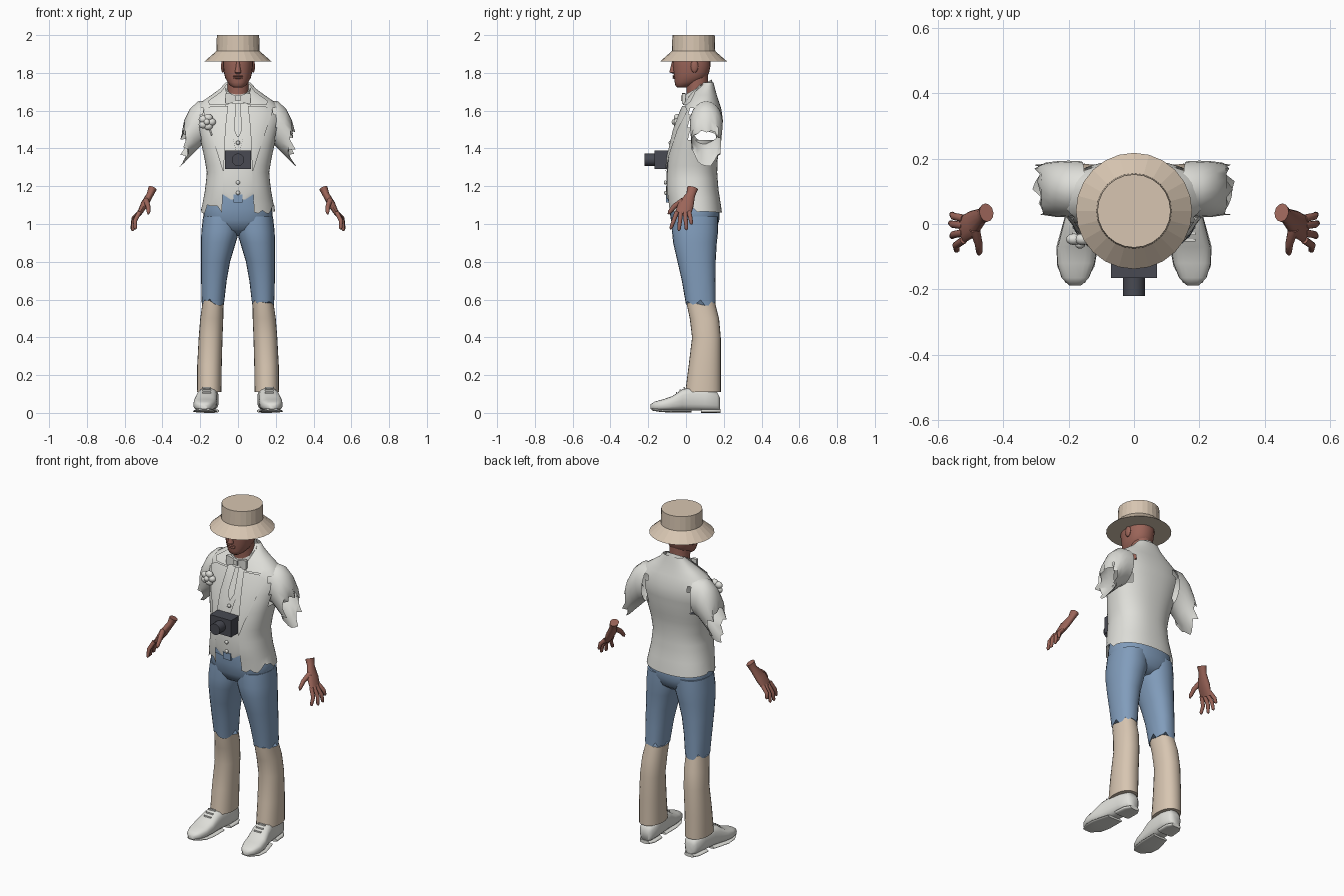
import bpy, bmesh, math, random
from mathutils import Vector

random.seed(4)
cube = bpy.data.objects.get("Cube")
if cube:
    bpy.data.objects.remove(cube, do_unlink=True)


def make_material(name, red, green, blue):
    material = bpy.data.materials.new(name)
    material.use_nodes = True
    color = (red, green, blue, 1)
    material.diffuse_color = color
    shader = next(n for n in material.node_tree.nodes if n.type == "BSDF_PRINCIPLED")
    shader.inputs["Base Color"].default_value = color
    return material


white = make_material("off white cloth", .74, .74, .70)
beige = make_material("beige cloth", .68, .56, .44)
blue = make_material("blue cloth", .22, .335, .50)
skin = make_material("brown skin", .33, .13, .10)
dark = make_material("dark camera body", .065, .068, .085)


def finish(bm, name, material, angle=45):
    bmesh.ops.recalc_face_normals(bm, faces=bm.faces)
    mesh = bpy.data.meshes.new(name)
    bm.to_mesh(mesh)
    bm.free()
    mesh.materials.append(material)
    for poly in mesh.polygons:
        poly.use_smooth = angle > 0
    if angle:
        mesh.set_sharp_from_angle(angle=math.radians(angle))
    obj = bpy.data.objects.new(name, mesh)
    bpy.context.collection.objects.link(obj)
    return obj


def loft(name, rings, material, closed=True, caps=True, angle=45, hole=None):
    """Skin a list of equal-length point rings."""
    bm = bmesh.new()
    rows = [[bm.verts.new(p) for p in ring] for ring in rings]
    count = len(rows[0])
    for low, high in zip(rows, rows[1:]):
        for i in range(count if closed else count - 1):
            j = (i + 1) % count
            bm.faces.new((low[i], low[j], high[j], high[i]))
    if closed and caps:
        bm.faces.new(rows[0])
        bm.faces.new(rows[-1])
    if hole:
        gone = [f for f in bm.faces if hole(f.calc_center_median())]
        bmesh.ops.delete(bm, geom=gone, context="FACES")
    return finish(bm, name, material, angle)


def spow(value, power):
    return math.copysign(abs(value) ** power, value)


def oval(z, x0, x1, y0, y1, count=24, power=1.0):
    points = []
    for i in range(count):
        a = math.tau * i / count
        points.append(Vector(((x0 + x1) / 2 + (x1 - x0) / 2 * spow(math.sin(a), power),
                              (y0 + y1) / 2 - (y1 - y0) / 2 * spow(math.cos(a), power), z)))
    return points


def tube(name, path, wide, thin, material, count=12):
    """Flattened tube whose wide axis stays close to y."""
    path = [Vector(p) for p in path]
    rings = []
    for i, p in enumerate(path):
        tangent = (path[min(i + 1, len(path) - 1)] - path[max(i - 1, 0)]).normalized()
        across = (Vector((0, 1, 0)) - tangent * tangent.y).normalized()
        normal = tangent.cross(across)
        rings.append([p + across * wide[i] * math.cos(math.tau * k / count)
                      + normal * thin[i] * math.sin(math.tau * k / count) for k in range(count)])
    return loft(name, rings, material, angle=70)


def ball(name, center, radii, material):
    bm = bmesh.new()
    bmesh.ops.create_uvsphere(bm, u_segments=12, v_segments=8, radius=1)
    bmesh.ops.scale(bm, vec=radii, verts=bm.verts)
    bmesh.ops.translate(bm, vec=center, verts=bm.verts)
    return finish(bm, name, material)


def box(name, center, size, material):
    bm = bmesh.new()
    bmesh.ops.create_cube(bm, size=1)
    bmesh.ops.scale(bm, vec=size, verts=bm.verts)
    bmesh.ops.translate(bm, vec=center, verts=bm.verts)
    return finish(bm, name, material, 0)


# Jacket profile: height, half width, front y, back y, half gap
JACKET = [(1.07, .195, -.095, .19, .085), (1.18, .175, -.11, .172, .08),
          (1.27, .165, -.108, .165, .075), (1.35, .178, -.10, .168, .075),
          (1.45, .20, -.08, .185, .075), (1.55, .222, -.045, .196, .075),
          (1.62, .215, -.015, .185, .065), (1.66, .18, .01, .17, .055),
          (1.70, .11, .04, .158, .05), (1.75, .065, .09, .145, .045)]
POWER = .85


def jacket_at(z):
    z = min(max(z, JACKET[0][0]), JACKET[-1][0])
    for a, b in zip(JACKET, JACKET[1:]):
        if z <= b[0]:
            t = (z - a[0]) / (b[0] - a[0])
            return [u + (v - u) * t for u, v in zip(a, b)]


def front_y(x, z):
    _, half, front, back, _ = jacket_at(z)
    s = min(abs(x) / half, .97) ** (1 / POWER)
    return (front + back) / 2 - (back - front) / 2 * math.sqrt(1 - s * s) ** POWER


# Open jacket body with armholes and a torn front hem
rings = []
for step in range(21):
    z, half, front, back, gap = jacket_at(1.07 + .034 * step)
    start = math.asin((gap / half) ** (1 / POWER))
    ring = []
    for i in range(41):
        a = start + (math.tau - 2 * start) * i / 40
        x, y = half * spow(math.sin(a), POWER), -spow(math.cos(a), POWER)
        drop = 0
        if step == 0:
            drop = random.uniform(-.02, .035) if y < .2 else -.01 * y
        ring.append(Vector((x, (front + back) / 2 + (back - front) / 2 * y, z + drop)))
    rings.append(ring)
loft("jacket_body", rings, white, closed=False, angle=60,
     hole=lambda c: abs(c.x) > .14 and 1.44 < c.z < 1.6 and .02 < c.y < .17)

# Shirt front, vest panels and tie sit inside the jacket opening
def front_panel(name, rows, offset, columns=8):
    grid = []
    for z, x0, x1 in rows:
        xs = [x0 + (x1 - x0) * i / columns for i in range(columns + 1)]
        grid.append([Vector((x, front_y(x, z) + offset, z)) for x in xs])
    return loft(name, grid, white, closed=False, angle=50)


front_panel("shirt_front", [(1.15 + .05 * i, -.1, .1) for i in range(11)] + [(1.69, -.07, .07)], .012)
front_panel("tie", [(1.46, -.004, .004), (1.5, -.022, .022), (1.64, -.012, .012)], -.002, 2)
for side, word in ((1, "left"), (-1, "right")):
    front_panel("vest_" + word, [(1.13, .025 * side, .04 * side), (1.17, 0, .1 * side), (1.25, 0, .1 * side),
                                 (1.35, 0, .1 * side), (1.45, .025 * side, .1 * side),
                                 (1.6, .06 * side, .095 * side)], .004)
    front_panel("lapel_" + word, [(1.28, .075 * side, .08 * side), (1.36, .072 * side, .105 * side),
                                  (1.5, .066 * side, .15 * side), (1.6, .055 * side, .185 * side),
                                  (1.625, .052 * side, .14 * side)], -.01, 5)
    front_panel("jacket_collar_" + word, [(1.63, .052 * side, .15 * side), (1.65, .05 * side, .16 * side),
                                          (1.70, .045 * side, .09 * side), (1.74, .045 * side, .062 * side)], -.01, 4)

    # Torn sleeve: top and bottom points of each section in x and z
    rings = []
    for n, (tx, tz, bx, bz, depth) in enumerate([
            (.15, 1.655, .17, 1.43, .085), (.21, 1.65, .19, 1.42, .087), (.255, 1.61, .225, 1.385, .085),
            (.285, 1.55, .265, 1.345, .08), (.31, 1.48, .312, 1.30, .078)]):
        ring = []
        for i in range(20):
            a = math.tau * i / 20
            t = (1 - math.cos(a)) / 2
            x, z = tx + (bx - tx) * t, tz + (bz - tz) * t
            if n == 4:
                tear = random.uniform(0, .022) + .035 * abs(math.sin(a)) * (i % 3 > 0)
                x, z = x - tear, z + tear * .7
            ring.append(Vector((side * x, .107 + depth * math.sin(a), z)))
        rings.append(ring)
    loft("sleeve_" + word, rings, white, caps=False, angle=60)

    # Upper trouser leg with torn hem over the lower leg
    def leg_rings(rows):
        return [oval(z, side * a, side * b, c, d, 24, .9) for z, a, b, c, d in rows]

    upper = leg_rings([(.585, .073, .192, -.002, .157), (.7, .06, .195, -.022, .156),
                       (.8, .042, .196, -.045, .157), (.9, .012, .196, -.068, .163),
                       (.96, -.006, .194, -.074, .17), (1.04, -.01, .185, -.07, .17)])
    for p in upper[0]:
        p.z += random.uniform(-.018, .02)
    loft("upper_leg_" + word, upper, blue, angle=70)
    loft("lower_leg_" + word, leg_rings([
        (.11, .088, .217, -.004, .185), (.25, .086, .216, .014, .184), (.4, .082, .208, .032, .184),
        (.5, .078, .2, .02, .175), (.57, .077, .19, .005, .157), (.62, .075, .188, .003, .15)]), beige, angle=70)

    # Shoe lofted from heel to toe, then sole and heel
    def shoe_rings(rows):
        result = []
        for y, mid, half, low, top in rows:
            result.append([Vector((side * (mid + half * spow(math.cos(a), .7)), y,
                                   (low + top) / 2 + (top - low) / 2 * spow(math.sin(a), .7)))
                           for a in [math.tau * k / 20 for k in range(20)]])
        return result

    loft("shoe_" + word, shoe_rings([
        (.18, .148, .025, .015, .08), (.165, .149, .042, .012, .11), (.1, .152, .05, .012, .13),
        (.02, .16, .052, .012, .135), (-.02, .166, .056, .012, .125), (-.07, .174, .061, .012, .09),
        (-.12, .178, .058, .012, .072), (-.165, .18, .042, .014, .06), (-.188, .18, .018, .02, .045)]), white, angle=60)
    loft("sole_" + word, shoe_rings([
        (.03, .16, .05, .002, .016), (-.07, .174, .064, .002, .016),
        (-.13, .178, .057, .004, .018), (-.18, .18, .03, .012, .026)]), white)
    loft("heel_" + word, shoe_rings([(.182, .148, .03, 0, .02), (.15, .149, .05, 0, .02),
                                     (.08, .153, .052, 0, .02)]), white)
    for k in range(3):
        box("lace_" + word, (side * .166, -.05 + .02 * k, .107 + .013 * k), (.045, .007, .008), white)

    # Hand with four fingers and a thumb
    def hand_part(name, path, wide, thin):
        tube(name + "_" + word, [(side * x, y, z) for x, y, z in path], wide, thin, skin)

    hand_part("palm", [(.452, .035, 1.19), (.466, .025, 1.155), (.495, .0, 1.105), (.525, -.017, 1.05)],
              [.029, .024, .042, .042], [.023, .018, .02, .012])
    for k, (tip_x, tip_y, tip_z) in enumerate([(.545, -.082, .972), (.56, -.038, .963),
                                               (.564, .003, .968), (.56, .03, .998)]):
        root = Vector((.522, -.049 + .022 * k, 1.062))
        tip = Vector((tip_x, tip_y, tip_z))
        knuckle = root.lerp(tip, .5) + Vector((.012, 0, 0))
        hand_part("finger", [root, knuckle, root.lerp(tip, .92), tip],
                  [.012, .011, .009, .003], [.012, .011, .009, .003])
    hand_part("thumb", [(.488, -.015, 1.125), (.476, -.06, 1.095), (.474, -.085, 1.065), (.475, -.094, 1.052)],
              [.016, .014, .011, .004], [.016, .012, .01, .004])

    # Bow tie wing, ear
    loft("bow_wing_" + word, [[Vector((side * x, -.012 + y, 1.665 + z)) for y, z in
                              ((-w / 3, -w), (-w / 3, w), (w / 3, w), (w / 3, -w))]
                             for x, w in ((.004, .011), (.045, .028), (.066, .026))], white)
    ball("ear_" + word, (side * .08, .045, 1.835), (.01, .02, .034), skin)

box("bow_knot", (0, -.015, 1.665), (.024, .022, .028), white)
for z in (1.165, 1.22, 1.43):
    ball("vest_button", (0, front_y(0, z), z), (.011, .008, .011), white)

# Hips, belt and buckle
loft("hips", [oval(z, -x, x, f, b, 32, .85) for z, x, f, b in [
    (.94, .09, .0, .12), (.97, .15, -.055, .16), (1.02, .185, -.08, .176), (1.08, .18, -.088, .178),
    (1.12, .168, -.09, .162), (1.17, .162, -.09, .155)]], blue, angle=70)
loft("belt", [oval(z, -.166, .166, -.096, .16, 32, .85) for z in (1.125, 1.16)], blue)
box("buckle", (0, -.1, 1.135), (.05, .014, .04), blue)

# Shirt collar tilts up toward the back
loft("shirt_collar", [[Vector((r * math.sin(a), .066 - (r + .004) * math.cos(a), z - .04 * math.cos(a)))
                       for a in [math.tau * k / 24 for k in range(24)]]
                      for r, z in ((.08, 1.675), (.066, 1.725))], white, caps=False)

# Head and neck
loft("neck", [oval(z, -.056, .056, .002 + d, .116) for z, d in ((1.66, 0), (1.72, 0), (1.8, -.01))], skin, angle=70)
loft("head", [oval(z, -x, x, f, b, 24, .9) for z, x, f, b in [
    (1.722, .022, -.045, .0), (1.732, .04, -.056, .03), (1.75, .055, -.06, .075), (1.775, .068, -.063, .108),
    (1.80, .074, -.066, .122), (1.84, .079, -.07, .13), (1.88, .08, -.072, .13), (1.91, .075, -.065, .12)]],
    skin, angle=70)
loft("nose", [oval(z, -x, x, y, -.05, 10) for z, x, y in
              ((1.796, .012, -.07), (1.803, .018, -.088), (1.825, .013, -.083), (1.86, .009, -.074))], skin)
for z in (1.773, 1.783):
    ball("lip", (0, -.063, z), (.026, .008, .005), skin)

# Hat: closed flared brim and straight crown
loft("hat", [oval(z, -r, r, .04 - r, .04 + r, 24) for z, r in
             ((1.86, .178), (1.915, .115), (2.0, .112))], beige, angle=0)

# Lapel flower
for k in range(5):
    a = math.tau * k / 5
    ball("petal", (-.165 + .024 * math.cos(a), front_y(.165, 1.54) - .03, 1.54 + .024 * math.sin(a)),
         (.024, .018, .02), white)
ball("flower_heart", (-.165, front_y(.165, 1.54) - .045, 1.54), (.016, .014, .016), white)
tube("flower_stem", [(-.16, front_y(.16, 1.52) - .012, 1.53), (-.14, front_y(.14, 1.46) - .015, 1.47)],
     [.005, .005], [.005, .005], white, 6)

# Camera resting on the chest
box("camera_body", (0, -.128, 1.34), (.14, .075, .1), dark)
loft("camera_lens", [[Vector((.033 * math.sin(a), y, 1.34 + .033 * math.cos(a)))
                      for a in [math.tau * k / 20 for k in range(20)]] for y in (-.16, -.22)], dark)
